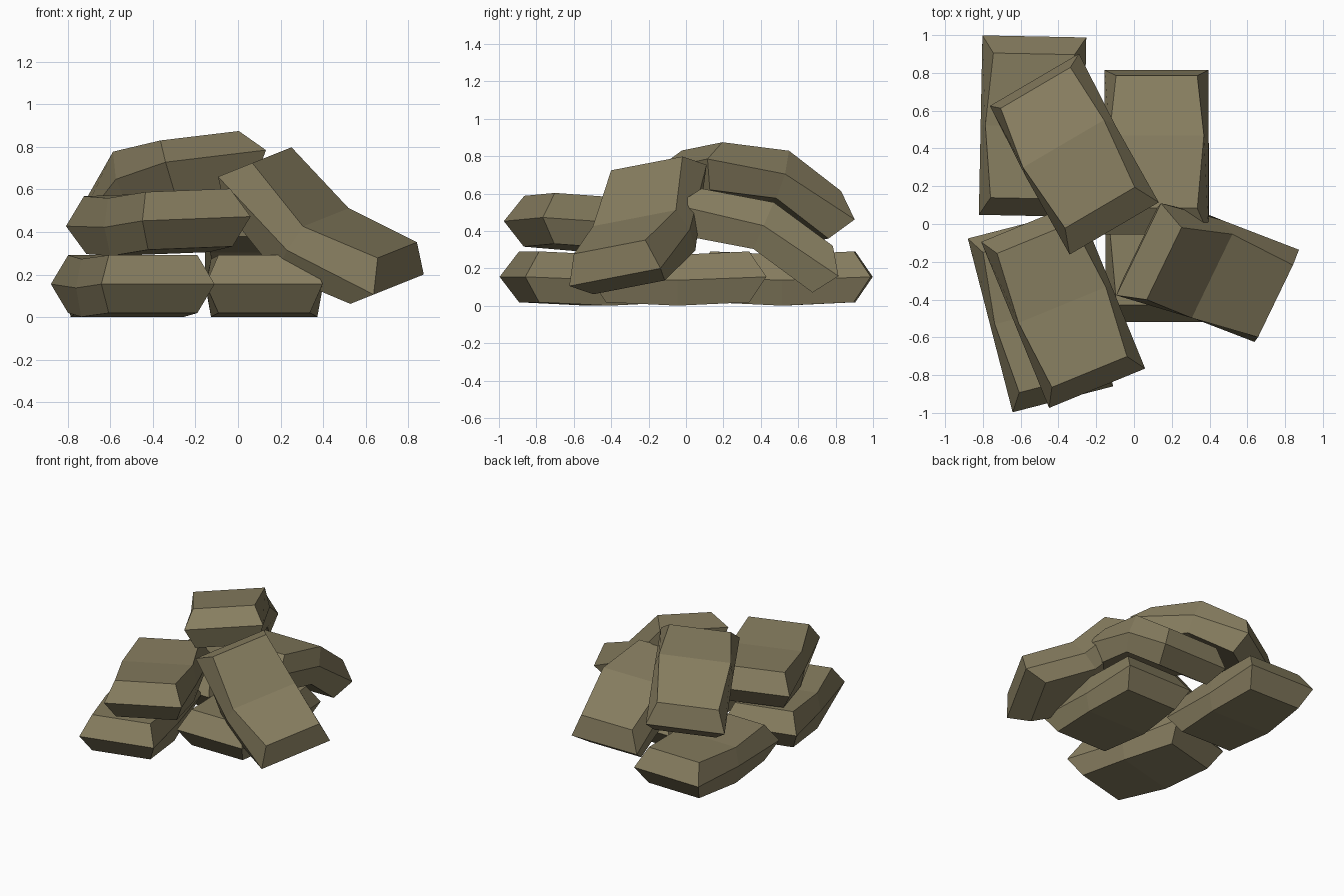
import bpy, bmesh
from mathutils import Vector

if "Cube" in bpy.data.objects:
    bpy.data.objects.remove(bpy.data.objects["Cube"])

mat = bpy.data.materials.new("khaki_canvas")
mat.diffuse_color = (0.24, 0.205, 0.115, 1)
mat.use_nodes = True
mat.node_tree.nodes["Principled BSDF"].inputs["Base Color"].default_value = mat.diffuse_color


def sandbag(name, centre, across, along, lift):
    """Six-sided bag with pinched rim; lift raises (or sags) its middle."""
    c = Vector(centre)
    v_axis = Vector(along).normalized()
    u_axis = Vector(across)
    u_axis = (u_axis - v_axis * u_axis.dot(v_axis)).normalized()
    w_axis = u_axis.cross(v_axis)
    bm = bmesh.new()
    stations = []
    for s in (-1, 0, 1):
        ring = []
        # cross-section: side (u), half length (v), height (w)
        for side, level in ((-1, -1), (1, -1), (1, 0), (1, 1), (-1, 1), (-1, 0)):
            rim = level == 0
            u = 0.275 if rim else (0.25 if s == 0 else 0.215)
            v = 0.475 if rim else 0.383
            w = 0.136 * level + (lift if s == 0 else 0)
            ring.append(bm.verts.new(c + u_axis * u * side + v_axis * v * s + w_axis * w))
        stations.append(ring)
    # long walls
    for a, b in zip(stations, stations[1:]):
        for i in range(6):
            j = (i + 1) % 6
            bm.faces.new((a[i], a[j], b[j], b[i]))
    # folded ends
    for r in (stations[0], stations[2]):
        bm.faces.new((r[0], r[1], r[2], r[5]))
        bm.faces.new((r[5], r[2], r[3], r[4]))
    bmesh.ops.recalc_face_normals(bm, faces=bm.faces[:])
    me = bpy.data.meshes.new(name)
    bm.to_mesh(me)
    bm.free()
    me.materials.append(mat)
    bpy.context.collection.objects.link(bpy.data.objects.new(name, me))


SAG, DRAPE = -0.018, 0.087

# ground layer
sandbag("ground_bag_back_left", (-0.537, 0.518, 0.155), (1, -0.02, 0), (0.02, 1, 0), SAG)
sandbag("ground_bag_front_left", (-0.495, -0.468, 0.155), (0.93, 0.24, 0), (-0.24, 0.93, 0), SAG)
sandbag("ground_bag_right", (0.123, -0.045, 0.155), (1, 0, 0), (0, 1, 0), SAG)
# second layer
sandbag("upper_bag_front_left", (-0.375, -0.43, 0.45), (0.51, 0.2, 0.02), (-0.36, 0.88, -0.025), SAG)
# draped bags
sandbag("leaning_bag_back", (0.12, 0.38, 0.349), (1, 0, 0), (0, 0.71, -0.31), DRAPE)
sandbag("leaning_bag_right", (0.39, -0.257, 0.43), (0.429, 0.886, 0.171), (0.771, -0.26, -0.584), DRAPE)
sandbag("top_bag", (-0.316, 0.37, 0.595), (0.37, 0.215, 0.045), (-0.35, 0.652, -0.268), DRAPE)
